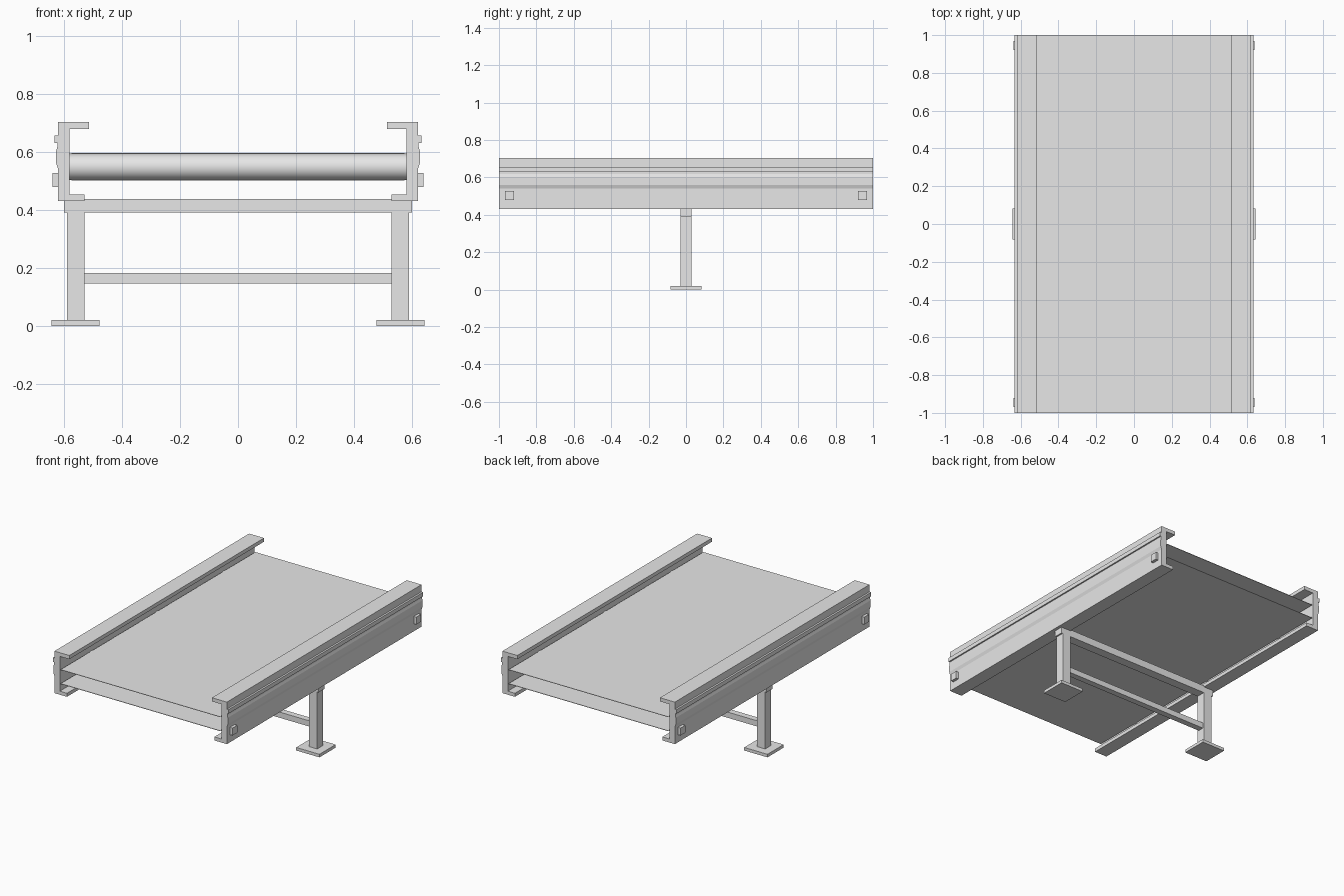
import bpy, bmesh, math
from mathutils import Matrix

if "Cube" in bpy.data.objects:
    bpy.data.objects.remove(bpy.data.objects["Cube"])

grey = bpy.data.materials.new("light grey metal")
grey.diffuse_color = (0.8, 0.8, 0.8, 1)
grey.use_nodes = True
grey.node_tree.nodes["Principled BSDF"].inputs["Base Color"].default_value = grey.diffuse_color


def finish(name, bm):
    bmesh.ops.recalc_face_normals(bm, faces=bm.faces)
    me = bpy.data.meshes.new(name)
    bm.to_mesh(me)
    bm.free()
    me.materials.append(grey)
    ob = bpy.data.objects.new(name, me)
    bpy.context.collection.objects.link(ob)
    return ob


def box(name, x0, x1, y0, y1, z0, z1):
    bm = bmesh.new()
    bmesh.ops.create_cube(bm, size=1)
    for v in bm.verts:
        v.co.x = x1 if v.co.x > 0 else x0
        v.co.y = y1 if v.co.y > 0 else y0
        v.co.z = z1 if v.co.z > 0 else z0
    return finish(name, bm)


def extrude_y(name, points, y0, y1):
    bm = bmesh.new()
    face = bm.faces.new([bm.verts.new((x, y0, z)) for x, z in points])
    new = bmesh.ops.extrude_face_region(bm, geom=[face])["geom"]
    bmesh.ops.translate(bm, vec=(0, y1 - y0, 0),
                        verts=[g for g in new if isinstance(g, bmesh.types.BMVert)])
    return finish(name, bm)


# C-shaped rail section with an outer strip and a shallow raised band
rail = [(0.513, 0.703), (0.62, 0.703), (0.62, 0.657), (0.632, 0.657),
        (0.632, 0.631), (0.623, 0.631), (0.623, 0.617), (0.627, 0.603),
        (0.627, 0.56), (0.62, 0.54), (0.62, 0.43), (0.53, 0.43),
        (0.53, 0.453), (0.581, 0.453), (0.581, 0.679), (0.513, 0.679)]

for side, s in (("left", -1), ("right", 1)):
    extrude_y(side + "_rail", [(s * x, z) for x, z in rail], -1, 1)
    # square bolt blocks near the rail ends
    for end, e in (("front", -1), ("back", 1)):
        box(f"{side}_{end}_block", *sorted((s * 0.615, s * 0.639)),
            *sorted((e * 0.92, e * 0.968)), 0.479, 0.527)
    # leg and foot plate
    box(side + "_leg", *sorted((s * 0.53, s * 0.59)), -0.03, 0.03, 0.02, 0.39)
    box(side + "_foot", *sorted((s * 0.477, s * 0.644)), -0.083, 0.083, 0, 0.02)

# cross beams of the stand
box("top_beam", -0.6, 0.6, -0.03, 0.03, 0.39, 0.438)
box("lower_beam", -0.53, 0.53, -0.02, 0.02, 0.145, 0.182)

# upper and lower belt runs
box("upper_belt", -0.575, 0.575, -1, 1, 0.592, 0.595)
box("lower_belt", -0.575, 0.575, -1, 1, 0.501, 0.504)

# rollers between the belt runs
for i, y in enumerate((-0.68, 0, 0.68)):
    bm = bmesh.new()
    bmesh.ops.create_cone(bm, cap_ends=True, segments=32, radius1=0.0455,
                          radius2=0.0455, depth=1.162,
                          matrix=Matrix.Translation((0, y, 0.548)) @ Matrix.Rotation(math.pi / 2, 4, "Y"))
    for f in bm.faces:
        f.smooth = len(f.verts) == 4
    for e in bm.edges:
        e.smooth = e.calc_face_angle(0) < 0.6
    finish(f"roller_{i + 1}", bm)
